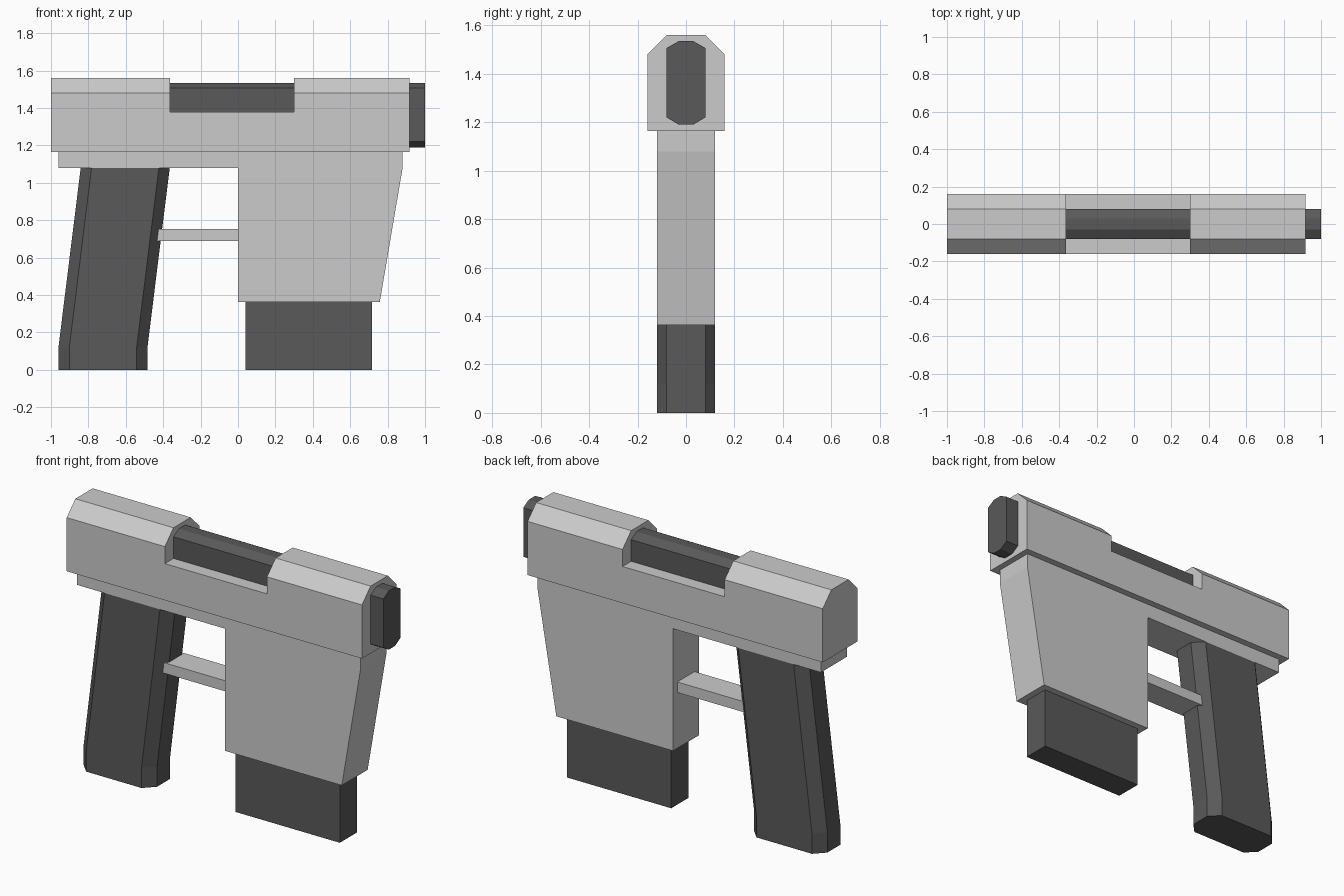
import bpy, bmesh

if "Cube" in bpy.data.objects:
    bpy.data.objects.remove(bpy.data.objects["Cube"])

dark = bpy.data.materials.new("dark_grey")
dark.diffuse_color = (0.1, 0.1, 0.1, 1)
dark.use_nodes = True
dark.node_tree.nodes["Principled BSDF"].inputs["Base Color"].default_value = dark.diffuse_color


def loft(name, rings, mat=None):
    """Skin a stack of matching rings into a closed flat-faced solid."""
    bm = bmesh.new()
    loops = [[bm.verts.new(p) for p in ring] for ring in rings]
    n = len(loops[0])
    for a, b in zip(loops, loops[1:]):
        for i in range(n):
            j = (i + 1) % n
            bm.faces.new((a[i], a[j], b[j], b[i]))
    bm.faces.new(loops[0])
    bm.faces.new(loops[-1])
    bmesh.ops.recalc_face_normals(bm, faces=bm.faces)
    me = bpy.data.meshes.new(name)
    bm.to_mesh(me)
    bm.free()
    ob = bpy.data.objects.new(name, me)
    bpy.context.collection.objects.link(ob)
    if mat:
        me.materials.append(mat)
    return ob


def along_x(name, half, x0, x1, mat=None):
    """Extrude a y-mirrored (y, z) half profile along x."""
    prof = half + [(-y, z) for y, z in reversed(half)]
    return loft(name, [[(x, y, z) for y, z in prof] for x in (x0, x1)], mat)


def box(name, x0, x1, hy, z0, z1, mat=None):
    return along_x(name, [(hy, z0), (hy, z1)], x0, x1, mat)


# Slide with chamfered top and an open ejection window
slide = along_x("slide", [(0.16, 1.165), (0.16, 1.48), (0.08, 1.56)], -1, 0.917)
cutter = box("window_cutter", -0.363, 0.30, 0.3, 1.38, 1.8)
cutter.hide_render = True
cutter.hide_viewport = True
cut = slide.modifiers.new("window", 'BOOLEAN')
cut.operation = 'DIFFERENCE'
cut.solver = 'EXACT'
cut.object = cutter

# Tall eight-sided barrel showing in the window and at the muzzle
along_x("barrel", [(0.03, 1.19), (0.08, 1.22), (0.08, 1.507), (0.03, 1.535)],
        -0.4, 1.0, dark)

# Frame rail and tapered magazine housing in one side profile
side = [(-0.96, 1.165), (0.88, 1.165), (0.88, 1.08), (0.758, 0.363),
        (0, 0.363), (0, 1.08), (-0.96, 1.08)]
loft("frame", [[(x, y, z) for x, z in side] for y in (-0.12, 0.12)])

# Magazine below the housing
box("magazine", 0.04, 0.717, 0.08, 0, 0.363, dark)


# Slanted grip with chamfered corners and a straight foot
def grip_ring(xc, z):
    half = [(-0.238, 0.06), (-0.18, 0.12), (0.18, 0.12), (0.238, 0.06)]
    ring = half + [(x, -y) for x, y in reversed(half)]
    return [(xc + x, y, z) for x, y in ring]


loft("grip", [grip_ring(-0.722, 0), grip_ring(-0.722, 0.12),
              grip_ring(-0.603, 1.08)], dark)

# Guard bar between grip and housing
box("guard_bar", -0.45, 0, 0.08, 0.69, 0.752)
